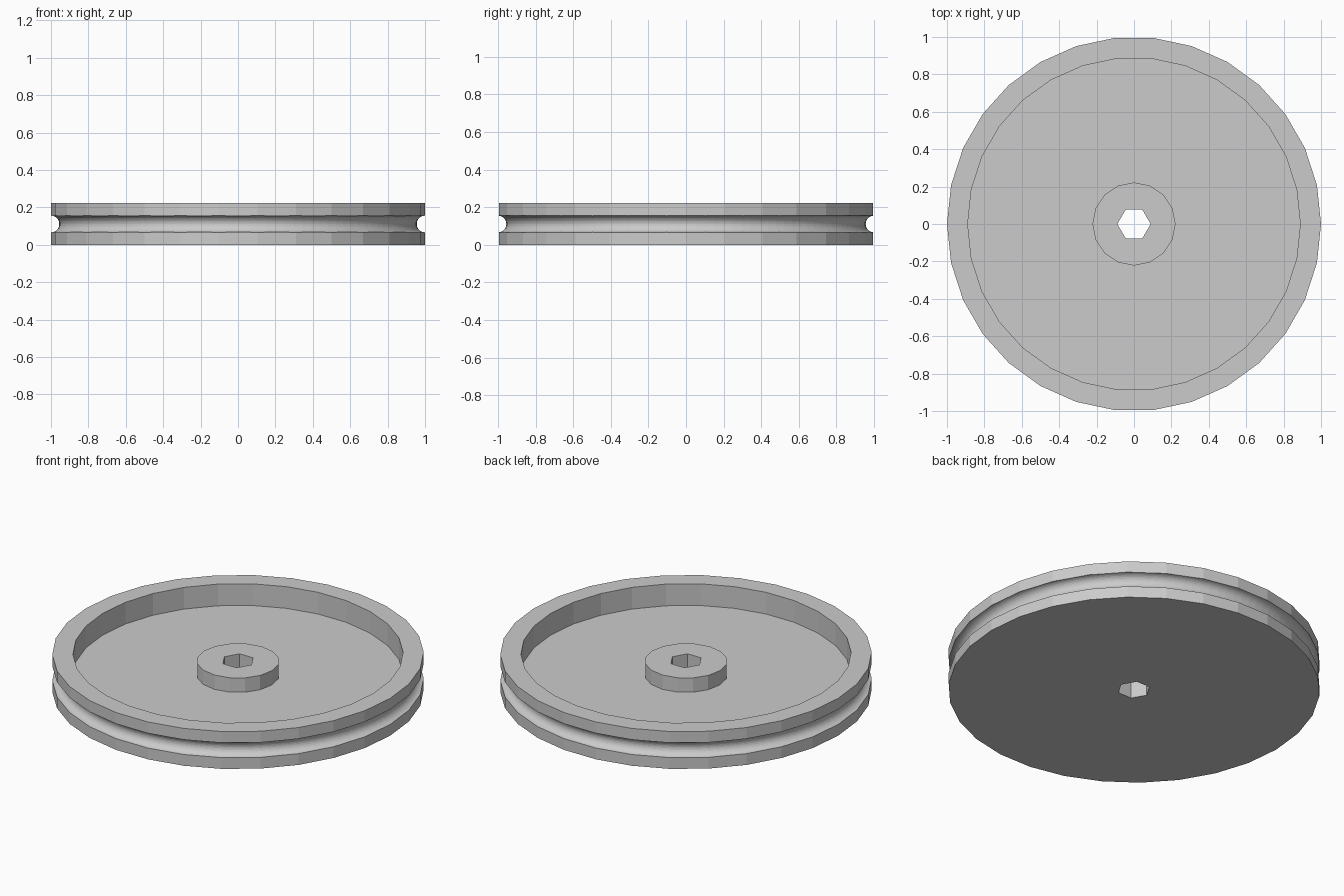
import bpy
from math import pi

if "Cube" in bpy.data.objects:
    bpy.data.objects.remove(bpy.data.objects["Cube"], do_unlink=True)

HEIGHT, FLOOR, HUB_TOP = 0.222, 0.093, 0.178
RIM_R, INNER_R, HUB_R, HOLE_R, GROOVE_R = 1.0, 0.889, 0.222, 0.089, 0.0444

grey = bpy.data.materials.new("light_grey")
grey.use_nodes = True
colour = (0.6, 0.6, 0.6, 1)
grey.diffuse_color = colour
grey.node_tree.nodes["Principled BSDF"].inputs["Base Color"].default_value = colour


def prism(name, sides, radius, bottom, top):
    """Upright prism with a corner on the x axis."""
    bpy.ops.mesh.primitive_cylinder_add(
        vertices=sides, radius=radius, depth=top - bottom,
        location=(0, 0, (bottom + top) / 2), rotation=(0, 0, pi / 2))
    obj = bpy.context.object
    obj.name = name
    obj.data.materials.append(grey)
    return obj


def combine(target, other, operation):
    """Apply a boolean and discard the helper."""
    mod = target.modifiers.new(operation.lower(), 'BOOLEAN')
    mod.operation = operation
    mod.solver = 'EXACT'
    mod.object = other
    bpy.context.view_layer.objects.active = target
    bpy.ops.object.modifier_apply(modifier=mod.name)
    bpy.data.objects.remove(other, do_unlink=True)


# Wheel body with recessed top
wheel = prism("pulley_wheel", 30, RIM_R, 0, HEIGHT)
combine(wheel, prism("recess_cutter", 30, INNER_R, FLOOR, HEIGHT + 0.1), 'DIFFERENCE')

# Raised hub
combine(wheel, prism("hub", 16, HUB_R, FLOOR - 0.04, HUB_TOP), 'UNION')

# Hexagonal shaft hole
combine(wheel, prism("shaft_cutter", 6, HOLE_R, -0.1, HEIGHT + 0.1), 'DIFFERENCE')

# Round groove for the belt
bpy.ops.mesh.primitive_torus_add(
    major_radius=RIM_R, minor_radius=GROOVE_R, major_segments=120,
    minor_segments=32, location=(0, 0, HEIGHT / 2))
groove = bpy.context.object
groove.name = "groove_cutter"
groove.data.materials.append(grey)
combine(wheel, groove, 'DIFFERENCE')

# Crisp facets everywhere
for face in wheel.data.polygons:
    face.use_smooth = False
